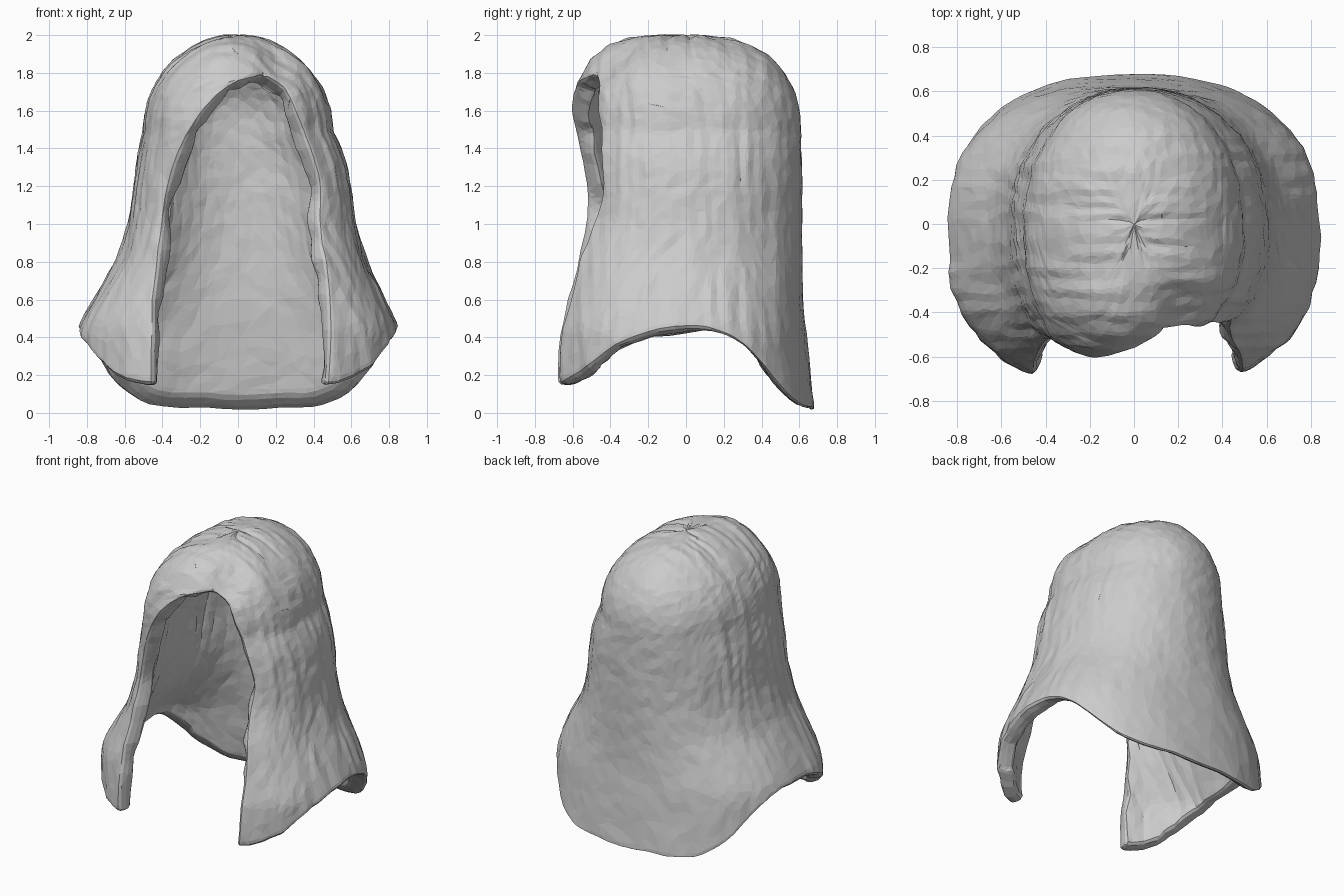
import bpy, bmesh, math
from mathutils import Vector, noise

cube = bpy.data.objects.get("Cube")
if cube:
    bpy.data.objects.remove(cube)

COLS, ROWS, CAP_ROWS = 110, 46, 14
APEX_Z, APEX_X = 1.80, 0.14
WALL = .105

# Height: half width, front depth, back depth, sideways shift below the crown
BODY = [(0.0, .87, .74, .685, 0), (.3, .86, .73, .65, 0), (.45, .845, .72, .635, 0),
        (.6, .775, .695, .62, .005), (.8, .665, .68, .615, .015), (1.0, .605, .655, .615, .02),
        (1.2, .575, .64, .615, .02), (1.35, .55, .635, .613, .015), (1.5, .5, .635, .61, 0)]
# Height: x of the face opening on each side
EDGE = [(.15, -.44, .46), (.7, -.43, .47), (1.0, -.40, .43), (1.2, -.37, .43),
        (1.45, -.28, .36), (1.65, -.14, .28), (1.75, -.01, .22), (APEX_Z, APEX_X, APEX_X)]
# Depth: height of the lower hem
HEM = [(-.67, .14), (-.6, .17), (-.5, .25), (-.3, .38), (0, .445), (.2, .41),
       (.35, .31), (.48, .13), (.58, .025), (.67, -.005)]


def curve(keys, t):
    """Smooth Hermite interpolation through keyed rows."""
    t = min(max(t, keys[0][0]), keys[-1][0])
    i = max(k for k in range(len(keys) - 1) if keys[k][0] <= t)

    def slope(k, c):
        a, b = keys[max(k - 1, 0)], keys[min(k + 1, len(keys) - 1)]
        return (b[c] - a[c]) / (b[0] - a[0])
    h = keys[i + 1][0] - keys[i][0]
    s = (t - keys[i][0]) / h
    e = s * s * (3 - 2 * s)
    return [keys[i][c] * (1 - e) + keys[i + 1][c] * e
            + h * (s * (1 - s) ** 2 * slope(i, c) - s * s * (1 - s) * slope(i + 1, c))
            for c in range(1, len(keys[0]))]


def section(z):
    """Half width, front depth, back depth and sideways shift at a height."""
    if z < 1.5:
        return curve(BODY, z)
    k = math.sqrt(max(0, 1 - ((z - 1.5) / .5) ** 2))
    return .5 * k, .635 * k ** .55, .61 * k ** .72, 0


def power(v, p):
    return math.copysign(abs(v) ** p, v)


def ramp(v, low, high):
    s = min(max((v - low) / (high - low), 0), 1)
    return s * s * (3 - 2 * s)


def outline(a, z):
    """Point on the rounded cross-section; angle zero faces the front."""
    w, front, back, shift = section(z)
    c = math.cos(a)
    p = .77 if c > 0 else .87 + .09 * ramp(z, .4, 1.1)
    return Vector((shift + w * power(math.sin(a), p), -(front if c > 0 else back) * power(c, p), z))


def edge_angle(x, z):
    w, _, _, shift = section(z)
    return math.asin(max(-1, min(1, power((x - shift) / w, 1 / .77))))


def styled(p):
    """Set one side of the face back, add the parting dent and the strand ridges."""
    x, y, z = p
    forward = ramp(-y, .1, .5)
    dent = forward * ramp(z, 1.55, 1.85) * math.exp(-((x - .2) / .09) ** 2)
    y += .075 * forward * ramp(z, .75, 1.15) * ramp(x, -.1, .25) + .025 * dent
    z -= .025 * dent
    out = Vector((x, y, max(0, z - 1.5))).normalized()
    strand = noise.noise(Vector((x * 3, y * 27, z * 3)))
    grain = noise.noise(Vector((x, y, z)) * 27)
    lumps = noise.noise(Vector((x, y, z)) * 6)
    fade = 1 - .8 * ramp(y, .25, .55)
    return Vector((x, y, z)) + out * (.018 * strand * fade + .008 * grain + .004 * lumps)


bm = bmesh.new()


def strip(upper, lower):
    for i in range(COLS):
        bm.faces.new((upper[i], lower[i], lower[i + 1], upper[i + 1]))


# Crown: closed rings from the pole down to the top of the opening
pole = bm.verts.new(styled(Vector((0, 0, 2))))
previous = None
phi0 = math.asin((APEX_Z - 1.5) / .5)
start = edge_angle(APEX_X, APEX_Z)
for r in range(1, CAP_ROWS + 1):
    phi = math.pi / 2 + (phi0 - math.pi / 2) * r / CAP_ROWS
    z = 1.5 + .5 * math.sin(phi)
    ring = [bm.verts.new(styled(outline(start + math.tau * i / COLS, z))) for i in range(COLS + 1)]
    if previous:
        strip(previous, ring)
    else:
        for i in range(COLS):
            bm.faces.new((pole, ring[i], ring[i + 1]))
    previous = ring

# Drape: rows split at the face opening, ending on the curved hem
for r in range(1, ROWS + 1):
    s = (r / ROWS) ** 1.25
    z_edge = APEX_Z + s * (.16 - APEX_Z)
    right_x, left_x = curve(EDGE, z_edge)
    first = edge_angle(left_x, z_edge)
    last = math.tau + edge_angle(right_x, z_edge)
    row = []
    for i in range(COLS + 1):
        a = first + (last - first) * i / COLS
        hem = curve(HEM, outline(a, .3).y)[0] + .015 * noise.noise(Vector((a * 5, 0, 0)))
        row.append(bm.verts.new(styled(outline(a, APEX_Z + s * (hem - APEX_Z)))))
    strip(previous, row)
    previous = row
bmesh.ops.remove_doubles(bm, verts=bm.verts, dist=.008)
bm.normal_update()

# Inner wall: an inset copy whose back hem sits higher, joined along the rim
outer = list(bm.verts)
rim = [e for e in bm.edges if e.is_boundary]
inner = {}
for v in outer:
    n = v.normal if v.normal.dot(v.co - Vector((0, 0, v.co.z - .1))) > 0 else -v.normal
    hem = curve(HEM, v.co.y)[0]
    lift = .09 * ramp(hem - v.co.z, -.35, 0) * ramp(v.co.y, -.1, .45)
    inner[v] = bm.verts.new(v.co - n * WALL + Vector((0, 0, lift)))
for f in list(bm.faces):
    bm.faces.new([inner[v] for v in reversed(f.verts)])
for e in rim:
    a, b = e.verts
    bm.faces.new((a, b, inner[b], inner[a]))
bmesh.ops.recalc_face_normals(bm, faces=bm.faces)

mesh = bpy.data.meshes.new("hair_shell")
bm.to_mesh(mesh)
bm.free()
hair = bpy.data.objects.new("hair_shell", mesh)
bpy.context.collection.objects.link(hair)

# Rounded rims and irregular facets
rims = hair.modifiers.new("round_rims", 'SUBSURF')
rims.levels = rims.render_levels = 1
hair.modifiers.new("facets", 'DECIMATE').ratio = .13

grey = bpy.data.materials.new("light_grey")
grey.use_nodes = True
grey.diffuse_color = (.6, .6, .6, 1)
grey.node_tree.nodes["Principled BSDF"].inputs["Base Color"].default_value = (.6, .6, .6, 1)
mesh.materials.append(grey)
